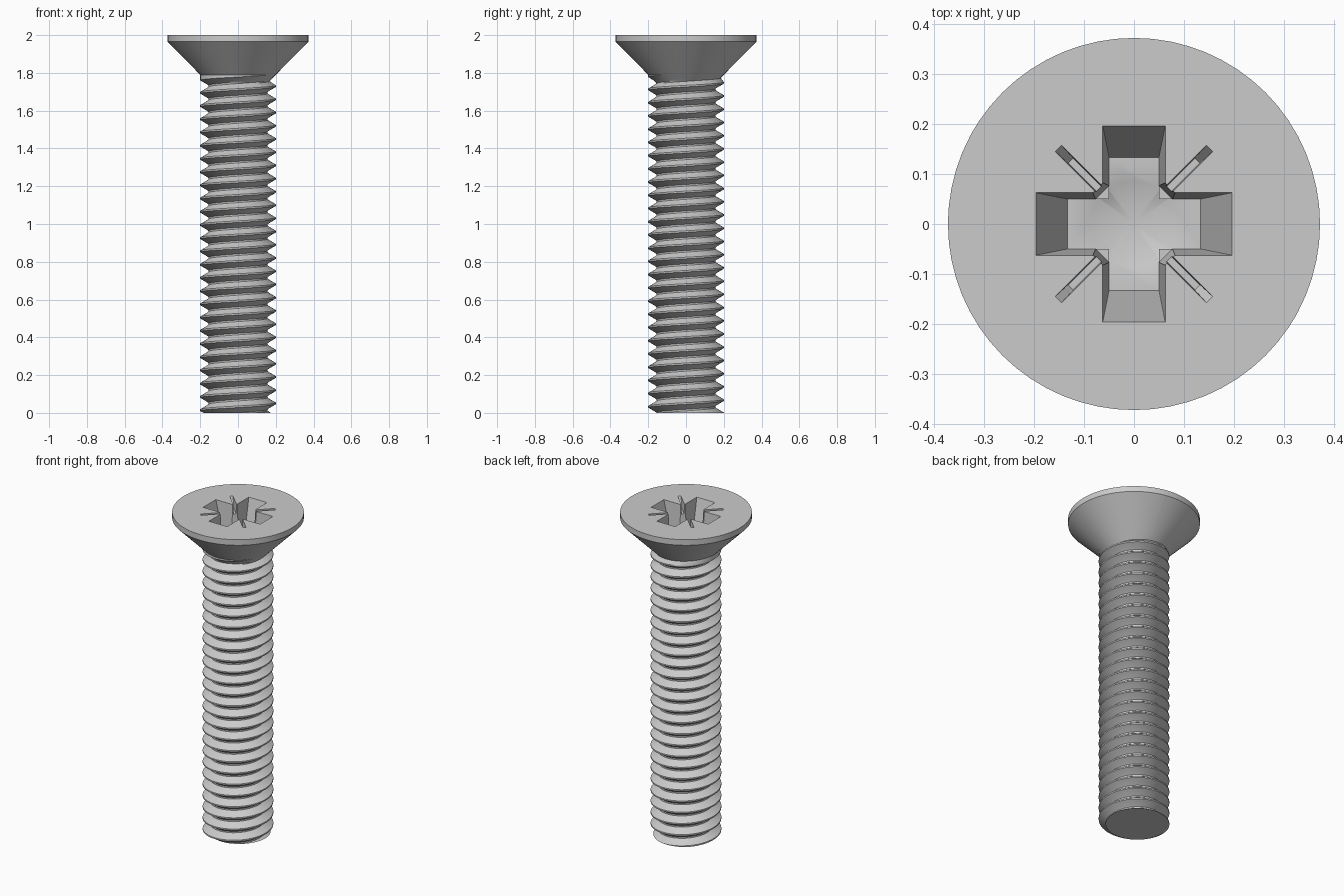
import bpy, bmesh, math
from mathutils import Matrix

if "Cube" in bpy.data.objects:
    bpy.data.objects.remove(bpy.data.objects["Cube"])

PITCH, SEG, NECK = 0.07, 64, 1.79
# one thread pitch: (fraction of pitch from crest, radius)
PROFILE = [(-.06, .2), (.06, .2), (.36, .164), (.44, .157), (.56, .157), (.64, .164)]


def finish(bm, name):
    bmesh.ops.recalc_face_normals(bm, faces=bm.faces[:])
    mesh = bpy.data.meshes.new(name)
    bm.to_mesh(mesh)
    bm.free()
    obj = bpy.data.objects.new(name, mesh)
    bpy.context.collection.objects.link(obj)
    return obj


# threaded shank: a helical sheet of profile rows
bm = bmesh.new()
P, turns = len(PROFILE), 30
rows = []
for m in range(P * turns):
    f, rad = PROFILE[m % P]
    row = []
    for j in range(SEG):
        a = 2 * math.pi * j / SEG
        z = -0.15 + 0.06 + 0.01 * 2 + PITCH * (m // P + f + j / SEG) - 0.01 + 0.0
        z += 0.0 - 0.07 + 0.0 + 0.06  # crest sits at z = 0.025 on the -x side
        r = max(rad, 0.2 - max(0, NECK - z))  # flare into the head
        row.append(bm.verts.new((r * math.cos(a), r * math.sin(a), z)))
    rows.append(row)
for m in range(P * turns - 1):
    for j in range(SEG):
        if j < SEG - 1:
            bm.faces.new((rows[m][j], rows[m][j + 1], rows[m + 1][j + 1], rows[m + 1][j]))
        elif m + 1 + P < P * turns:
            bm.faces.new((rows[m][j], rows[m + P][0], rows[m + 1 + P][0], rows[m + 1][j]))

# trim both ends flat and cap the tip
for z, n in ((0, -1), (NECK, 1)):
    bmesh.ops.bisect_plane(bm, geom=bm.verts[:] + bm.edges[:] + bm.faces[:], dist=1e-6,
                           plane_co=(0, 0, z), plane_no=(0, 0, n), clear_outer=True)
bmesh.ops.delete(bm, geom=[v for v in bm.verts if not v.link_faces], context='VERTS')


def rim(z):
    return [e for e in bm.edges if e.is_boundary and all(abs(v.co.z - z) < 1e-4 for v in e.verts)]


def set_ring(edges, r, z):
    for v in {v for e in edges for v in e.verts}:
        k = r / math.hypot(v.co.x, v.co.y)
        v.co = (v.co.x * k, v.co.y * k, z)


bmesh.ops.holes_fill(bm, edges=rim(0), sides=0)

# countersunk head: extrude the neck ring up the cone, the rim, then cap it
ring = rim(NECK)
set_ring(ring, 0.2, NECK)
for r, z in ((0.373, 1.965), (0.373, 2.0)):
    out = bmesh.ops.extrude_edge_only(bm, edges=ring)["geom"]
    ring = [e for e in out if isinstance(e, bmesh.types.BMEdge) and e.is_boundary]
    set_ring(ring, r, z)
bmesh.ops.holes_fill(bm, edges=ring, sides=0)
screw = finish(bm, "screw")


# drive recess cutters
def tapered_box(name, top, bottom, z0, angle):
    bm = bmesh.new()
    bmesh.ops.create_cube(bm, size=2)
    for v in bm.verts:
        hx, hy = top if v.co.z > 0 else bottom
        v.co = (v.co.x * hx, v.co.y * hy, 2.005 if v.co.z > 0 else z0)
    bm.transform(Matrix.Rotation(math.radians(angle), 4, 'Z'))
    return finish(bm, name)


cutters = []
for a in (0, 90):
    cutters.append(tapered_box("recess_arm", (0.198, 0.063), (0.133, 0.05), 1.77, a))
for a in (45, 135):
    cutters.append(tapered_box("recess_corner", (0.103, 0.022), (0.09, 0.018), 1.775, a))
    cutters.append(tapered_box("recess_tick", (0.217, 0.009), (0.18, 0.007), 1.94, a))
bm = bmesh.new()
bmesh.ops.create_cone(bm, cap_ends=True, segments=48, radius1=0, radius2=0.09, depth=0.05,
                      matrix=Matrix.Translation((0, 0, 1.747)))
bmesh.ops.remove_doubles(bm, verts=bm.verts[:], dist=1e-5)
cutters.append(finish(bm, "recess_cone"))

bpy.context.view_layer.objects.active = screw
screw.select_set(True)
for c in cutters:
    mod = screw.modifiers.new("recess", 'BOOLEAN')
    mod.operation, mod.solver, mod.object = 'DIFFERENCE', 'EXACT', c
    bpy.ops.object.modifier_apply(modifier=mod.name)
    bpy.data.objects.remove(c)
bpy.ops.object.shade_smooth_by_angle(angle=math.radians(30))
